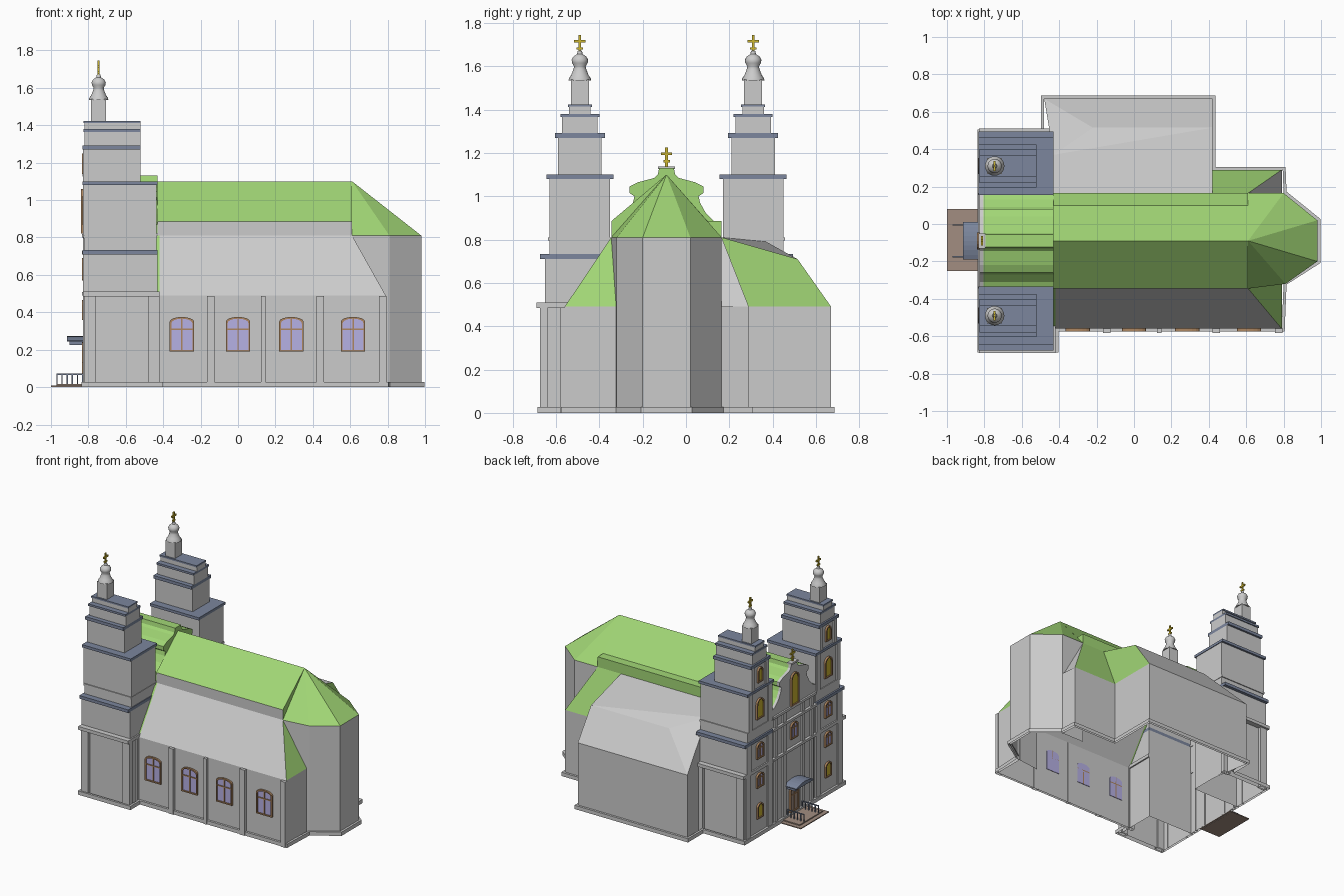
import bpy, bmesh, math
from mathutils import Vector

if "Cube" in bpy.data.objects:
    bpy.data.objects.remove(bpy.data.objects["Cube"])


def material(name, rgb):
    m = bpy.data.materials.new(name)
    m.diffuse_color = (*rgb, 1)
    m.use_nodes = True
    m.node_tree.nodes["Principled BSDF"].inputs["Base Color"].default_value = m.diffuse_color
    return m


GREEN = material("green_roof", (0.36, 0.68, 0.18))
SLATE = material("slate", (0.2, 0.24, 0.34))
BROWN = material("brown_frame", (0.42, 0.24, 0.12))
GLASS = material("lilac_glass", (0.47, 0.44, 0.78))
GOLD = material("gold", (0.6, 0.46, 0.03))
STONE = material("step_stone", (0.36, 0.27, 0.22))
AXIS = -0.09  # church centre line in y


def mesh(name, verts, faces, mat=None):
    me = bpy.data.meshes.new(name)
    me.from_pydata(verts, [], faces)
    bm = bmesh.new()
    bm.from_mesh(me)
    bmesh.ops.recalc_face_normals(bm, faces=bm.faces)
    bm.to_mesh(me)
    bm.free()
    ob = bpy.data.objects.new(name, me)
    bpy.context.collection.objects.link(ob)
    if mat:
        me.materials.append(mat)
    return ob


def extrude(name, loop, vec, mat=None, start=True, end=True, closed=True):
    n = len(loop)
    verts = [Vector(p) for p in loop] + [Vector(p) + Vector(vec) for p in loop]
    faces = [(i, (i + 1) % n, n + (i + 1) % n, n + i) for i in range(n if closed else n - 1)]
    if start:
        faces.append(tuple(range(n))[::-1])
    if end:
        faces.append(tuple(range(n, 2 * n)))
    return mesh(name, verts, faces, mat)


def box(name, x0, x1, y0, y1, z0, z1, mat=None):
    return extrude(name, [(x0, y0, z0), (x1, y0, z0), (x1, y1, z0), (x0, y1, z0)],
                   (0, 0, z1 - z0), mat, start=z0 > 0)


def walls(name, path, z1):
    return extrude(name, [(x, y, 0) for x, y in path], (0, 0, z1), None, False, False, False)


def cross(name, x, y, z):
    for part, w, a, b in (("post", .006, 0, .09), ("arm", .026, .055, .067), ("foot", .015, .022, .032)):
        box(f"{name}_{part}", x - .005, x + .005, y - w, y + w, z + a, z + b, GOLD)


def opening(name, u, z0, z1, w, side, pane=GLASS, rise=.025, base=None):
    """Arched window or door on the west front ('w') or the south wall ('s')."""
    base = base if base is not None else (-.82 if side == "w" else -.56)

    def put(a, z, d):
        return (base - d, u + a, z) if side == "w" else (u + a, base - d, z)

    def arch(g):
        h = w / 2 - g
        return [(-h, z0 + g), (h, z0 + g)] + [
            (h * math.cos(math.pi * i / 8), z1 - rise - g + rise * math.sin(math.pi * i / 8)) for i in range(9)]

    def slab(part, pts, d, mat):
        extrude(f"{name}_{part}", [put(a, z, -.004) for a, z in pts],
                Vector(put(0, 0, d)) - Vector(put(0, 0, -.004)), mat)

    f = .009
    slab("pane", arch(f), .006, pane)
    o, i, n = arch(0), arch(f), 11
    v = [put(a, z, d) for loop, d in ((o, 0), (o, .014), (i, .014), (i, 0)) for a, z in loop]
    mesh(name + "_frame", v, [(r * n + k, r * n + (k + 1) % n, (r + 1) * n + (k + 1) % n, (r + 1) * n + k)
                              for r in range(3) for k in range(n)], BROWN)
    if pane != GOLD:
        zm = z0 + (z1 - z0) * .63
        slab("mullion", [(-.004, z0 + f), (.004, z0 + f), (.004, z1 - f), (-.004, z1 - f)], .011, BROWN)
        slab("transom", [(-w / 2 + f, zm), (w / 2 - f, zm), (w / 2 - f, zm + .008), (-w / 2 + f, zm + .008)], .011, BROWN)


# Plinth ring around the whole outline
outline = [(-.82, -.67), (-.42, -.67), (-.42, -.56), (.79, -.56), (.8, -.315), (.98, -.2), (.98, .02),
           (.8, .165), (.795, .29), (.42, .29), (.42, .67), (-.48, .67), (-.48, .49), (-.82, .49)]
outer = []
for k, p in enumerate(outline):
    a, b, c = Vector(outline[k - 1]), Vector(p), Vector(outline[(k + 1) % len(outline)])
    n1, n2 = [Vector((d.y, -d.x)).normalized() for d in (b - a, c - b)]
    outer.append(b + (n1 + n2) * .016 / (1 + n1.dot(n2)))
N = len(outline)
mesh("plinth", [(p.x, p.y, 0) for p in outer] + [(p.x, p.y, .028) for p in outer] + [(x, y, .028) for x, y in outline],
     [(r * N + k, r * N + (k + 1) % N, (r + 1) * N + (k + 1) % N, (r + 1) * N + k) for r in range(2) for k in range(N)])

# Nave roof and its upper wall
nave = [(-.345, .885), (AXIS, 1.1), (.1, .885), (.165, .885), (.165, .81)]
extrude("nave_roof", [(-.43, y, z) for y, z in nave], (1.04, 0, 0), GREEN, False, False, False)
extrude("nave_wall", [(-.43, -.345, .81), (-.43, -.345, .885)], (1.04, 0, 0), None, False, False, False)
mesh("nave_end", [(.61, y, z) for y, z in [(-.345, .81)] + nave], [tuple(range(6))], GREEN)

# Apse
apse = [(.61, -.345), (.81, -.32), (.98, -.2), (.98, .02), (.8, .165), (.61, .165)]
walls("apse_walls", apse, .81)
mesh("apse_roof", [(x, y, .81) for x, y in apse] + [(.61, AXIS, 1.1)], [(k, k + 1, 6) for k in range(5)], GREEN)

# South aisle
walls("south_aisle_walls", [(-.43, -.56), (.79, -.56), (.79, -.315)], .49)
mesh("south_aisle_roof", [(-.42, -.56, .49), (.79, -.56, .49), (.61, -.345, .81), (-.42, -.345, .81)], [(0, 1, 2, 3)])
mesh("south_aisle_hip", [(.79, -.56, .49), (.79, -.315, .49), (.61, -.345, .81)], [(0, 1, 2)], GREEN)
mesh("south_aisle_west_edge", [(-.435, -.56, .49), (-.42, -.56, .49), (-.42, -.345, .81), (-.435, -.345, .81)],
     [(0, 1, 2, 3)], GREEN)
for x, w in ((-.445, .025), (-.145, .02), (.135, .012), (.44, .02), (.775, .02)):
    box("south_pilaster", x - w, x + w, -.582, -.555, 0, .487)
for x in (-.3, 0, .285, .615):
    opening("south_window", x, .19, .375, .13, "s")

# North aisle bay
walls("north_aisle_walls", [(.8, .16), (.79, .29), (.42, .29)], .49)
mesh("north_aisle_roof", [(.42, .165, .81), (.61, .165, .81), (.79, .29, .49), (.42, .29, .49)], [(0, 1, 2, 3)], GREEN)
mesh("north_aisle_hip", [(.61, .165, .81), (.79, .29, .49), (.79, .16, .49)], [(0, 1, 2)])

# North annex
walls("annex_walls", [(.42, .29), (.42, .67), (-.48, .67)], .49)
mesh("annex_roof", [(.42, .67, .49), (-.48, .67, .49), (-.22, .515, .71), (.42, .515, .71), (-.43, .37, .79),
                    (-.43, .165, .81), (.42, .165, .81), (-.48, .67, 0), (-.43, .37, 0)],
     [(0, 1, 2, 3), (1, 4, 2), (3, 2, 4), (3, 4, 5, 6), (1, 7, 8, 4)])
mesh("annex_gable", [(.42, .165, .81), (.42, .515, .71), (.42, .67, .49), (.42, .29, .49)], [(0, 1, 2, 3)], GREEN)

# Scrolled gable between the towers
half = [(.255, .82), (.255, .87), (.22, .885), (.18, .925), (.155, .97), (.148, 1.0), (.17, 1.015), (.17, 1.045),
        (.13, 1.065), (.055, 1.085), (.04, 1.1), (.034, 1.13)]
gable = [(AXIS - d, z) for d, z in half] + [(AXIS + d, z) for d, z in half[::-1]]
extrude("gable_front", [(-.825, y, z) for y, z in gable], (.02, 0, 0))
extrude("gable_roof", [(-.805, y, z) for y, z in gable], (.375, 0, 0), GREEN, False, True, False)
mesh("facade_wall", [(-.815, -.345, 0), (-.815, .165, 0), (-.815, .165, .86), (-.815, -.345, .86)], [(0, 1, 2, 3)])
for z in (.49, .71, .8):
    box("facade_cornice", -.835, -.81, -.345, .165, z, z + .018)
for y in (-.3, -.2, .02, .12):
    box("facade_pilaster", -.828, -.81, y - .016, y + .016, 0, .8)
box("gable_cap", -.832, -.795, AXIS - .04, AXIS + .04, 1.125, 1.138)
cross("gable_cross", -.812, AXIS, 1.135)
opening("gable_window", AXIS, .82, 1.06, .09, "w", GOLD, .04, -.825)
opening("facade_window", AXIS, .57, .69, .08, "w")
opening("entrance_door", AXIS, .03, .22, .1, "w", STONE)

# Twin towers: name, x0, x1, outer y, inner y, z0, z1, material
stages = [("base", -.82, -.43, -.65, -.34, 0, .49, None), ("base_cornice", -.83, -.42, -.69, -.34, .485, .51, None),
          ("second", -.82, -.43, -.652, -.345, .51, .71, None), ("second_cornice", -.832, -.43, -.675, -.345, .71, .733, SLATE),
          ("third", -.82, -.435, -.63, -.35, .733, 1.08, None), ("third_band", -.825, -.432, -.637, -.345, .795, .81, None),
          ("third_cornice", -.832, -.43, -.645, -.335, 1.08, 1.1, SLATE),
          ("belfry", -.82, -.52, -.59, -.39, 1.1, 1.27, None), ("belfry_cornice", -.832, -.52, -.605, -.375, 1.27, 1.293, SLATE),
          ("upper", -.82, -.52, -.572, -.408, 1.293, 1.365, None), ("upper_cornice", -.825, -.52, -.58, -.4, 1.365, 1.38, SLATE),
          ("cap", -.82, -.52, -.54, -.44, 1.38, 1.415, None), ("cap_top", -.825, -.52, -.545, -.435, 1.412, 1.424, SLATE),
          ("lantern", -.785, -.705, -.532, -.448, 1.42, 1.54, None)]
dome = [(.052, 1.535), (.05, 1.545), (.04, 1.56), (.029, 1.588), (.027, 1.6), (.036, 1.615), (.038, 1.63),
        (.03, 1.645), (.013, 1.656), (.01, 1.67), (.001, 1.675)]
for side in ("south", "north"):
    def Y(y):
        return y if side == "south" else 2 * AXIS - y

    def tbox(part, x0, x1, a, b, z0, z1, mat=None):
        box(f"{side}_tower_{part}", x0, x1, min(Y(a), Y(b)), max(Y(a), Y(b)), z0, z1, mat)

    for s in stages:
        tbox(*s)
    # Pilasters on the lower, middle and west faces
    for x0 in (-.82, -.48):
        tbox("side_pilaster", x0, x0 + .06, -.674, -.64, 0, .487)
    for a, b, z0, z1 in ((-.66, -.6, 0, .487), (-.4, -.345, 0, .487), (-.65, -.595, .51, .71), (-.4, -.35, .51, .71),
                         (-.628, -.585, .81, 1.08), (-.395, -.352, .81, 1.08), (-.588, -.555, 1.1, 1.27), (-.425, -.392, 1.1, 1.27)):
        tbox("west_pilaster", -.83, -.815, a, b, z0, z1)
    c = Y(-.49)
    opening(side + "_tower_low_window", c, .13, .24, .07, "w", GOLD)
    opening(side + "_tower_first_window", c, .36, .465, .08, "w")
    opening(side + "_tower_second_window", c, .575, .69, .08, "w")
    opening(side + "_tower_third_window", c, .87, 1.02, .085, "w", GOLD, .04)
    opening(side + "_tower_belfry_window", c, 1.14, 1.25, .06, "w", GOLD, .03)
    # Turned onion dome
    S = 20
    v = [(-.745 + r * math.cos(2 * math.pi * k / S), c + r * math.sin(2 * math.pi * k / S), z) for r, z in dome for k in range(S)]
    ob = mesh(side + "_tower_dome", v, [(r * S + k, r * S + (k + 1) % S, (r + 1) * S + (k + 1) % S, (r + 1) * S + k)
                                        for r in range(len(dome) - 1) for k in range(S)] + [tuple(range(S))])
    bpy.context.view_layer.objects.active = ob
    ob.select_set(True)
    bpy.ops.object.shade_smooth_by_angle(angle=math.radians(40))
    ob.select_set(False)
    cross(side + "_tower_cross", -.745, c, 1.655)

# Porch: landing, canopy and railings
box("landing", -1, -.82, -.25, .08, .001, .008, STONE)
box("upper_step", -.97, -.82, -.22, .05, .008, .016, STONE)
arc = [(AXIS + .1 * t / 4, .25 + .022 * (1 - (t / 4) ** 2)) for t in range(-4, 5)]
extrude("canopy", [(-.915, y, z) for y, z in arc] + [(-.915, AXIS + .1, .243), (-.915, AXIS - .1, .243)], (.1, 0, 0), SLATE)
for y in (AXIS - .085, AXIS + .085):
    box("railing_bar", -.97, -.83, y - .003, y + .003, .066, .073, SLATE)
    box("canopy_bracket", -.9, -.82, y - .004, y + .004, .225, .245, SLATE)
    for k in range(6):
        x = -.967 + k * .027
        box("railing_post", x - .003, x + .003, y - .003, y + .003, .015, .068, SLATE)
